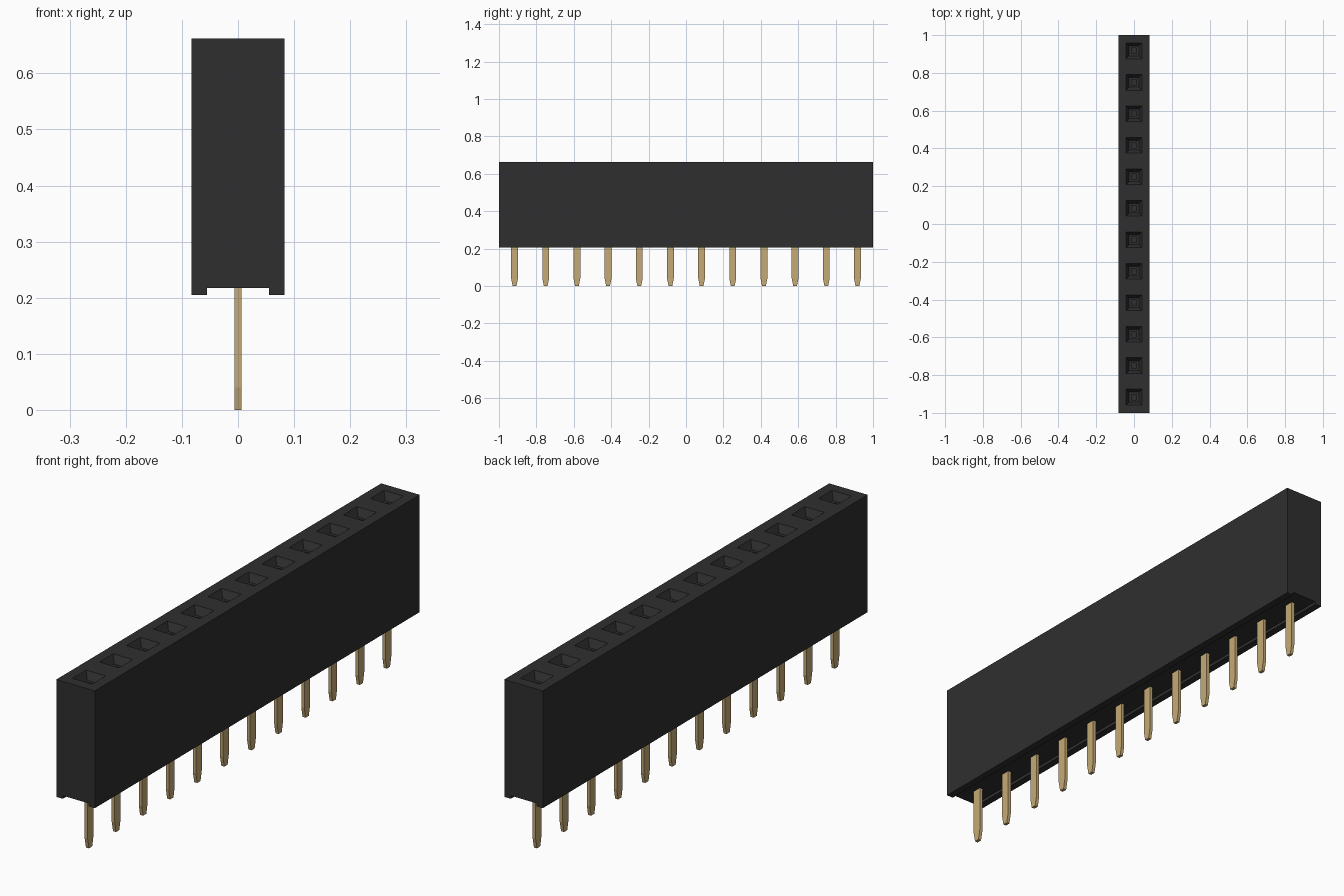
import bpy
import bmesh

PINS = 12
PITCH = 2 / PINS
TOP = 0.662

if "Cube" in bpy.data.objects:
    bpy.data.objects.remove(bpy.data.objects["Cube"])


def material(name, rgb, roughness):
    mat = bpy.data.materials.new(name)
    mat.use_nodes = True
    mat.diffuse_color = (*rgb, 1)
    shader = mat.node_tree.nodes["Principled BSDF"]
    shader.inputs["Base Color"].default_value = (*rgb, 1)
    shader.inputs["Roughness"].default_value = roughness
    return mat


def make_object(name, bm, mat):
    bmesh.ops.recalc_face_normals(bm, faces=bm.faces)
    mesh = bpy.data.meshes.new(name)
    bm.to_mesh(mesh)
    bm.free()
    mesh.materials.append(mat)
    obj = bpy.data.objects.new(name, mesh)
    bpy.context.collection.objects.link(obj)
    return obj


def loft(bm, y, sections):
    """Closed stack of rectangles given as (half x, half y, z)."""
    rings = [[bm.verts.new((sx * hx, y + sy * hy, z))
              for sx, sy in ((-1, -1), (1, -1), (1, 1), (-1, 1))]
             for hx, hy, z in sections]
    for low, high in zip(rings, rings[1:]):
        for i in range(4):
            j = (i + 1) % 4
            bm.faces.new((low[i], low[j], high[j], high[i]))
    bm.faces.new(rings[0])
    bm.faces.new(rings[-1])


black = material("black plastic", (0.028, 0.028, 0.028), 0.6)
gold = material("gold metal", (0.56, 0.40, 0.18), 0.5)
rows = [(i - (PINS - 1) / 2) * PITCH for i in range(PINS)]

# Housing: block with a shallow channel along its underside
half = [(0.055, 0.217), (0.055, 0.205), (0.083, 0.205), (0.083, TOP)]
profile = half + [(-x, z) for x, z in reversed(half)]
bm = bmesh.new()
face = bm.faces.new([bm.verts.new((x, -1, z)) for x, z in profile])
ext = bmesh.ops.extrude_face_region(bm, geom=[face])
bmesh.ops.translate(bm, vec=(0, 2, 0),
                    verts=[v for v in ext["geom"] if isinstance(v, bmesh.types.BMVert)])
housing = make_object("housing", bm, black)

# Sockets: tapered mouth, ledge and narrow deep slot; clearance below each pin
bm = bmesh.new()
for y in rows:
    loft(bm, y, [(0.014, 0.014, 0.35), (0.014, 0.014, TOP - 0.03),
                 (0.026, 0.026, TOP - 0.03), (0.042, 0.042, TOP),
                 (0.042, 0.042, TOP + 0.05)])
    loft(bm, y, [(0.011, 0.024, 0.2), (0.011, 0.024, 0.235)])
cutter = make_object("socket_cutter", bm, black)
cutter.hide_render = True

cut = housing.modifiers.new("sockets", "BOOLEAN")
cut.operation = "DIFFERENCE"
cut.solver = "EXACT"
cut.object = cutter
bpy.context.view_layer.objects.active = housing
bpy.ops.object.modifier_apply(modifier=cut.name)
bpy.data.objects.remove(cutter)

# Pins: flat blades with tapered tips
for number, y in enumerate(rows, 1):
    bm = bmesh.new()
    loft(bm, y, [(0.0065, 0.010, 0), (0.0065, 0.018, 0.04), (0.0065, 0.018, 0.24)])
    make_object(f"pin_{number}", bm, gold)
